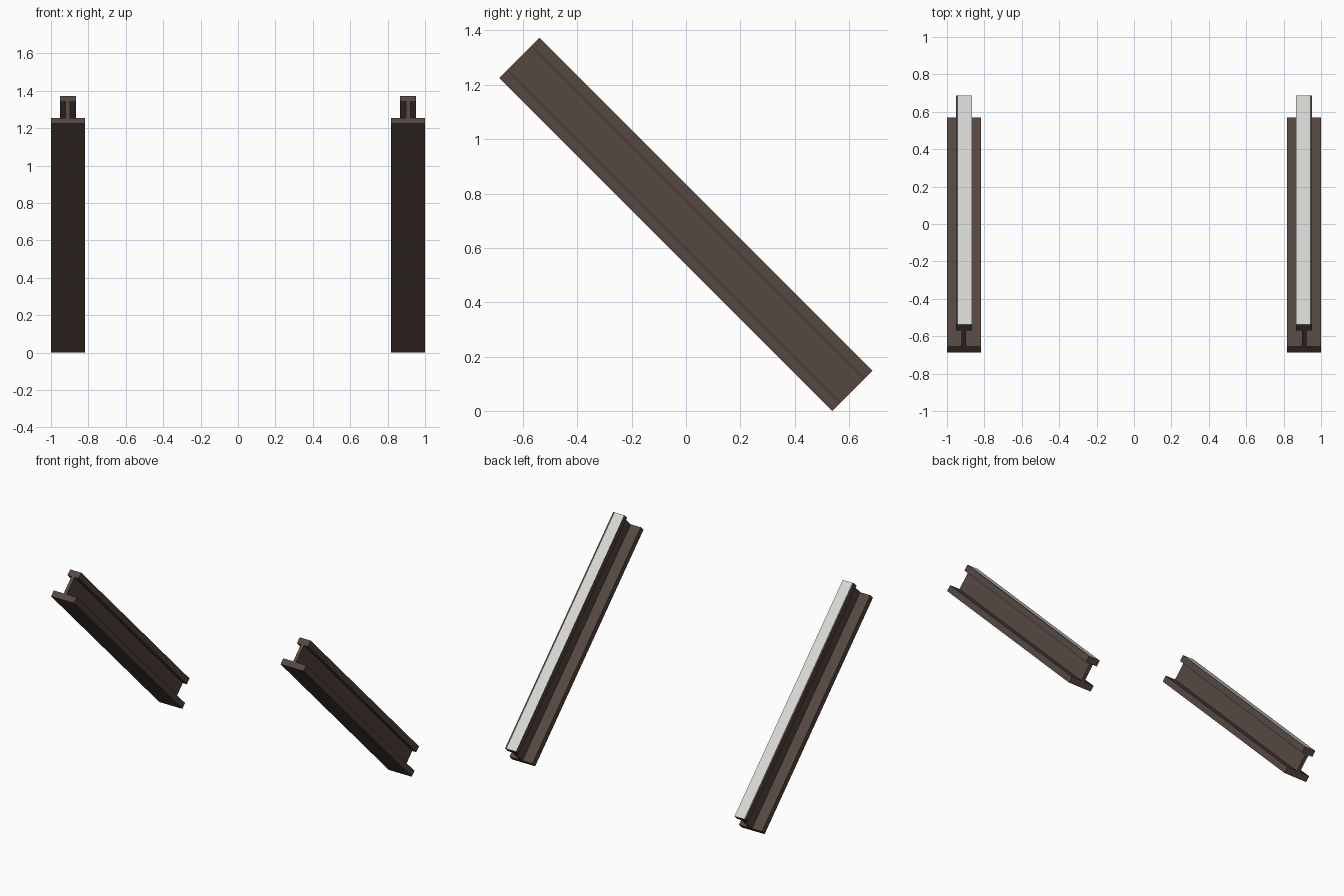
import bpy, bmesh
from mathutils import Vector

if "Cube" in bpy.data.objects:
    bpy.data.objects.remove(bpy.data.objects["Cube"])

def material(name, rgb):
    m = bpy.data.materials.new(name)
    m.diffuse_color = (*rgb, 1)
    m.use_nodes = True
    m.node_tree.nodes["Principled BSDF"].inputs["Base Color"].default_value = m.diffuse_color
    return m

rust = material("rusty brown steel", (0.092, 0.064, 0.053))
worn = material("polished steel", (0.68, 0.68, 0.66))

# Rail dimensions: half-widths of foot, web, head; flange thickness; half height/length
FOOT, WEB, HEAD, T, H, L = 0.091, 0.012, 0.044, 0.043, 0.105, 0.866
STRIPE = 0.032          # running strip reaches this far towards the outer edge
CX = 0.909              # rail centre from the middle of the track

# I-shaped cross-section (u towards the inside of the track, v up)
half = [(FOOT, -H), (FOOT, -H + T), (WEB, -H + T), (WEB, H - T), (HEAD, H - T), (HEAD, H)]
profile = half + [(-STRIPE, H)] + [(-u, v) for u, v in reversed(half)]
STRIPE_EDGE = len(half) - 1

# Rail slopes down at 45 degrees towards the back
s = 0.5 ** 0.5
along, up, centre = Vector((0, s, -s)), Vector((0, s, s)), Vector((0, 0, (L + H) * s))

def build_rail(name, side):
    bm = bmesh.new()
    ends = [[bm.verts.new(centre + Vector((side * (CX - u), 0, 0)) + up * v + along * t)
             for u, v in profile] for t in (-L, L)]
    n = len(profile)
    for i in range(n):
        j = (i + 1) % n
        f = bm.faces.new((ends[0][i], ends[0][j], ends[1][j], ends[1][i]))
        f.material_index = int(i == STRIPE_EDGE)     # polished running strip
    for e in ends:
        bm.faces.new(e)
    bmesh.ops.recalc_face_normals(bm, faces=bm.faces)
    me = bpy.data.meshes.new(name)
    bm.to_mesh(me)
    bm.free()
    me.materials.append(rust)
    me.materials.append(worn)
    bpy.context.collection.objects.link(bpy.data.objects.new(name, me))

build_rail("left_rail", -1)
build_rail("right_rail", 1)
